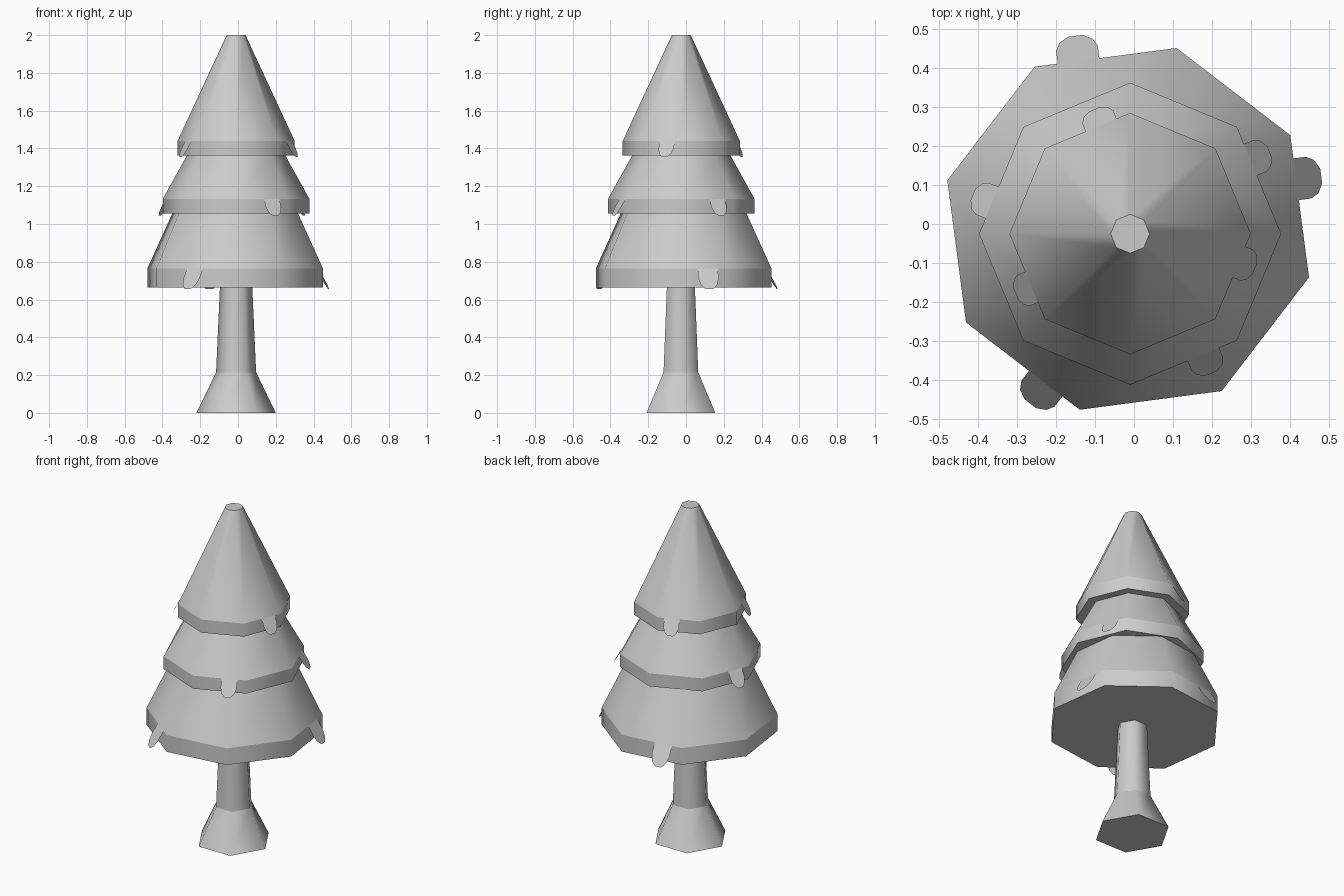
import bpy, bmesh
from math import radians, sin, cos, tau
from mathutils import Vector

if "Cube" in bpy.data.objects:
    bpy.data.objects.remove(bpy.data.objects["Cube"])


def finish(name, bm):
    mesh = bpy.data.meshes.new(name)
    bm.to_mesh(mesh)
    bm.free()
    obj = bpy.data.objects.new(name, mesh)
    bpy.context.collection.objects.link(obj)
    return obj


def lathe(name, centre, sides, turn, profile):
    """Capped low-poly turned solid; profile is (radius, z) from bottom to top."""
    bm = bmesh.new()
    rings = []
    for r, z in profile:
        rings.append([bm.verts.new((centre[0] + r * cos(turn + tau * i / sides),
                                    centre[1] + r * sin(turn + tau * i / sides), z))
                      for i in range(sides)])
    for a, b in zip(rings, rings[1:]):
        for i in range(sides):
            j = (i + 1) % sides
            bm.faces.new((a[i], a[j], b[j], b[i])).smooth = True
    bm.faces.new(rings[0][::-1])
    bm.faces.new(rings[-1])
    # Ring edges stay crisp, the sides are smooth
    for e in bm.edges:
        if abs(e.verts[0].co.z - e.verts[1].co.z) < 1e-5:
            e.smooth = False
    return finish(name, bm)


def flap(name, centre, apothem, angle, shift, half_w, reach, z_top, z_low):
    """Thin rounded tongue hanging outward from the rim of a tier."""
    n = Vector((cos(angle), sin(angle), 0))
    t = Vector((-sin(angle), cos(angle), 0))
    right = [(1, 0), (1, .5), (.8, .8), (.35, 1)]
    outline = right + [(-x, s) for x, s in reversed(right)]
    bm = bmesh.new()
    verts = []
    for x, s in outline:
        p = n * (apothem + reach * s) + t * (shift + x * half_w)
        verts.append(bm.verts.new((centre[0] + p.x, centre[1] + p.y,
                                   z_top + (z_low - z_top) * s)))
    face = bm.faces.new(verts)
    face.normal_update()
    if face.normal.dot(n) < 0:
        face.normal_flip()
    return finish(name, bm)


# Trunk with flared foot
lathe("trunk", (-.01, -.027), 6, 0,
      [(.21, 0), (.106, .215), (.085, .68)])

# Tiers: name, centre, turn, profile, flap (half width, reach, low z), flaps (angle, shift)
tiers = [
    ("lower_tier", (-.015, -.0125), 30,
     [(.481, .665), (.481, .765), (.345, 1.055), (.32, 1.11)],
     (.054, .065, .655), [(97.5, .07), (7.5, .07), (232.5, .074)]),
    ("middle_tier", (-.01, -.025), 0,
     [(.388, 1.055), (.388, 1.133), (.262, 1.36), (.23, 1.42)],
     (.044, .053, 1.045), [(22.5, .057), (157.5, .062), (292.5, .055)]),
    ("top_tier", (-.01, -.025), 0,
     [(.31, 1.362), (.31, 1.44), (.05, 2.0)],
     (.043, .044, 1.355), [(112.5, -.038), (-22.5, .04), (202.5, .03)]),
]
for name, centre, turn, profile, (half_w, reach, low), flaps in tiers:
    lathe(name, centre, 8, radians(turn), profile)
    radius, z_rim = profile[1]
    for k, (angle, shift) in enumerate(flaps, 1):
        flap(f"{name}_flap_{k}", centre, radius * cos(tau / 16), radians(angle),
             shift, half_w, reach, z_rim, low)
